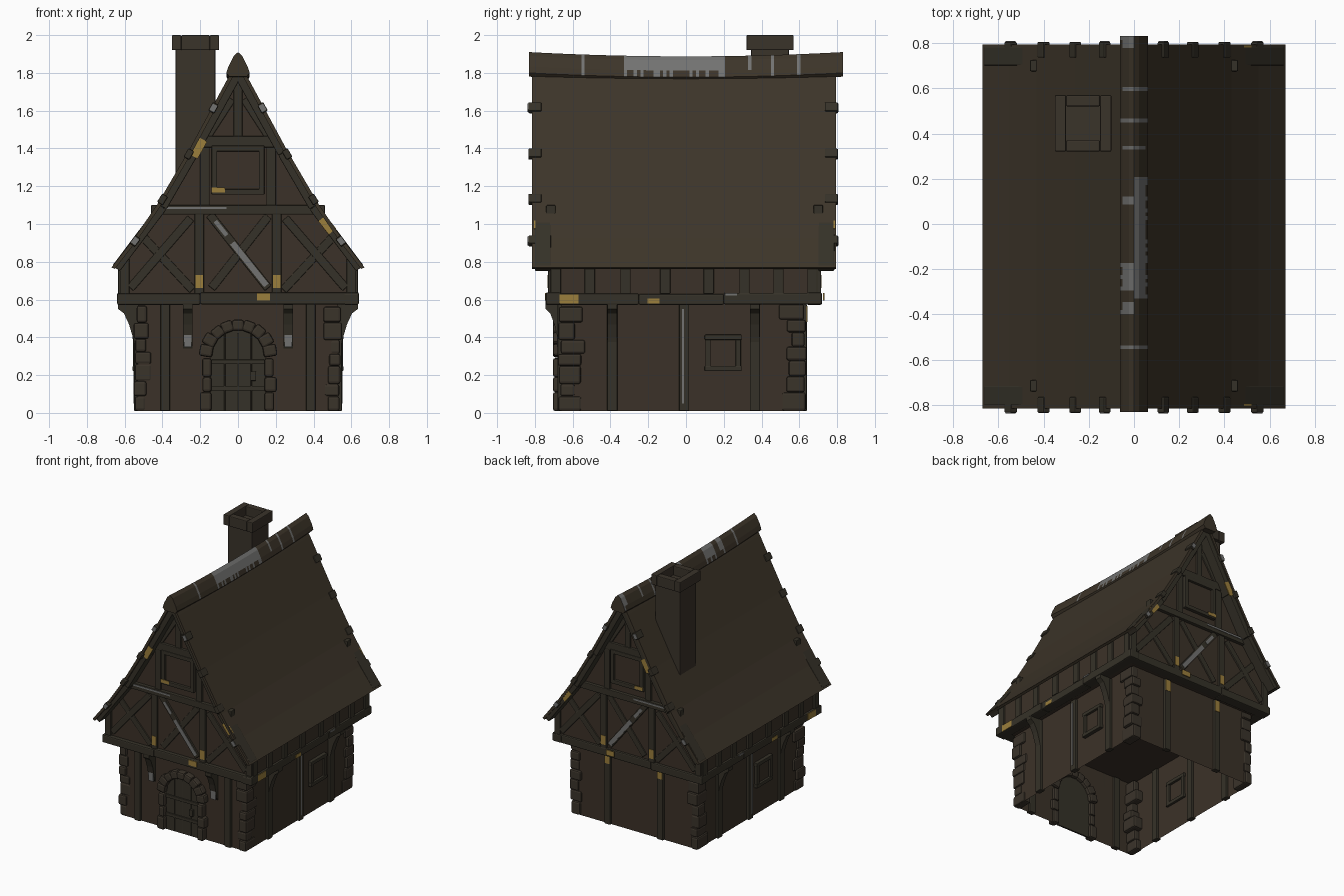
import bpy, bmesh, math, random
from mathutils import Vector as V, Matrix

if "Cube" in bpy.data.objects:
    bpy.data.objects.remove(bpy.data.objects["Cube"])
random.seed(4)

def mat(name, c):
    m = bpy.data.materials.new(name)
    m.diffuse_color = (*c, 1)
    m.use_nodes = True
    m.node_tree.nodes["Principled BSDF"].inputs["Base Color"].default_value = m.diffuse_color
    return m

WALL = mat("dark plaster", (0.044, 0.031, 0.021))
TIMBER = mat("dark timber", (0.036, 0.031, 0.021))
ROOF = mat("roof brown", (0.046, 0.035, 0.022))
STONE = mat("stone brown", (0.042, 0.033, 0.023))
GREY = mat("worn grey", (0.17, 0.17, 0.165))
GOLD = mat("worn gold", (0.33, 0.21, 0.045))

parts = {}   # name -> (bmesh, material, bevel width)
def part(name, m, bevel=0.0):
    parts[name] = (bmesh.new(), m, bevel)
    return name

def bar(name, p, q, w, d, n):
    """box from p to q, w wide, d deep along facing direction n"""
    p, q, n = V(p), V(q), V(n).normalized()
    u = (q - p).normalized()
    n = (n - u * n.dot(u)).normalized()
    v = n.cross(u)
    L = (q - p).length
    M = Matrix((u * L, v * w, n * d)).transposed().to_4x4()
    M.translation = (p + q) / 2
    bmesh.ops.create_cube(parts[name][0], size=1, matrix=M)

def box(name, x0, x1, y0, y1, z0, z1):
    bar(name, ((x0 + x1) / 2, (y0 + y1) / 2, z0), ((x0 + x1) / 2, (y0 + y1) / 2, z1), abs(x1 - x0), abs(y1 - y0), (0, 1, 0))

def prism(name, pts, vec):
    bm = parts[name][0]
    f = bm.faces.new([bm.verts.new(p) for p in pts])
    g = bmesh.ops.extrude_face_region(bm, geom=[f], use_keep_orig=True)
    bmesh.ops.translate(bm, vec=vec, verts=[e for e in g["geom"] if isinstance(e, bmesh.types.BMVert)])

part("lower_walls", WALL); part("upper_storey", WALL); part("roof", ROOF)
part("chimney", STONE, 0.006); part("corner_stones", STONE, 0.012); part("door_arch", STONE, 0.013)
part("gable_timbers", TIMBER, 0.005); part("side_timbers", TIMBER, 0.005); part("floor_beams", TIMBER, 0.008)
part("lower_posts", TIMBER, 0.005); part("brackets", TIMBER); part("purlin_ends", TIMBER, 0.006)
part("window_frames", TIMBER, 0.005); part("window_panes", WALL); part("door", TIMBER); part("door_fittings", TIMBER, 0.003)
part("grey_wear", GREY); part("gold_wear", GOLD)

# Lower storey: open sheet walls
LX, LF, LB = 0.53, -0.66, 0.62
bm = parts["lower_walls"][0]
c = [(-LX, LF), (LX, LF), (LX, LB), (-LX, LB)]
for (a, b), (e, f) in zip(c, c[1:] + c[:1]):
    bm.faces.new([bm.verts.new(p) for p in ((a, b, 0.01), (e, f, 0.01), (e, f, 0.6), (a, b, 0.6))])

# Upper storey with gables, and roof following one bent slope
UF, UB = -0.715, 0.70
half = [(0.62, 0.58), (0.62, 0.80), (0.42, 1.07), (0.25, 1.36)]
outline = half + [(0, 1.81)] + [(-x, z) for x, z in reversed(half)]
prism("upper_storey", [(x, UF, z) for x, z in outline], (0, UB - UF, 0))
slope = [(0.67, 0.77), (0.55, 0.925), (0.43, 1.10), (0.26, 1.39), (0.06, 1.76)]
top = slope + [(0, 1.86)] + [(-x, z) for x, z in reversed(slope)]
under = [(x - math.copysign(0.018, x) if x else 0, z - (0.008 if x else 0.03)) for x, z in top]
prism("roof", [(x, -0.815, z) for x, z in top + under[::-1]], (0, 1.608, 0))

# Sagging ridge with worn patches
rbm = bmesh.new()
prof = [(0.045, 1.78), (0.062, 1.80), (0.05, 1.835), (0.022, 1.89), (0, 1.91)]
prof = prof + [(-x, z) for x, z in reversed(prof[:-1])]
N, rings = 96, []
for i in range(N + 1):
    y = -0.83 + 1.66 * i / N
    dz = -0.025 * (1 - (y / 0.83) ** 2)
    rings.append([rbm.verts.new((x, y, z + dz * 0.9)) for x, z in prof])
both = [(.58, .61), (.45, .475), (.32, .345), (-.56, -.53), (.08, .12)]
right = [(-.32, .2)]
left = [(-.4, -.35), (-.3, -.17), (.78, .83)]
K = len(prof)
for i in range(N):
    y = -0.83 + 1.66 * (i + 0.5) / N
    for k in range(K):
        f = rbm.faces.new((rings[i][k], rings[i][(k + 1) % K], rings[i + 1][(k + 1) % K], rings[i + 1][k]))
        sx = f.calc_center_median().x
        low = k in (0, 7) or (k in (1, 6) and random.random() < 0.5)
        spans = both + (right if sx > 0 else left)
        f.material_index = int(k != 8 and any(a <= y <= b for a, b in spans) and not low)
rbm.faces.new(rings[0]); rbm.faces.new(rings[-1])

# Chimney with hollow cap
box("chimney", -0.33, -0.12, 0.345, 0.545, 1.15, 1.93)
for a in ((-0.35, -0.30, 0.32, 0.57), (-0.15, -0.10, 0.32, 0.57), (-0.30, -0.15, 0.32, 0.37), (-0.30, -0.15, 0.52, 0.57)):
    box("chimney", *a, 1.92, 2.0)

# Corner stones
for sx in (-1, 1):
    for y, sy in ((LF, 1), (LB, -1)):
        z = 0.01
        while z < 0.53:
            h = min(random.uniform(0.06, 0.10), 0.575 - z)
            ox, oy = random.uniform(0.005, 0.025), random.uniform(0.003, 0.02)
            box("corner_stones", sx * (LX + ox), sx * (LX - random.uniform(0.04, 0.08)),
                y - sy * oy, y + sy * random.uniform(0.06, 0.13), z, z + h)
            z += h

# Gable framing, the same on both ends
for s, Y in ((-1, UF), (1, UB)):
    def G(p, q, w=0.05, d=0.03, name="gable_timbers", off=0.0):
        bar(name, (p[0], Y + s * off, p[1]), (q[0], Y + s * off, q[1]), w, d, (0, s, 0))
    G((-0.46, 1.075), (0.46, 1.075), 0.05, 0.05)
    G((-0.20, 1.435), (0.20, 1.435), 0.06, 0.04)
    G((0, 1.46), (0, 1.76), 0.045)
    G((-0.14, 0.66), (0.16, 1.04), 0.045, 0.02)
    G((-0.15, 1.05), (0.16, 0.66), 0.045, 0.025)
    for sx in (-1, 1):
        G((sx * 0.205, 0.63), (sx * 0.205, 1.06))
        G((sx * 0.60, 0.63), (sx * 0.60, 0.82))
        G((sx * 0.175, 1.09), (sx * 0.175, 1.42))
        G((sx * 0.24, 0.65), (sx * 0.51, 0.94), 0.045, 0.02)
        G((sx * 0.25, 1.03), (sx * 0.57, 0.66), 0.045, 0.025)
        G((sx * 0.03, 1.66), (sx * 0.16, 1.46), 0.035, 0.02)
        # barge timbers under the roof edge, and purlin ends
        bp = [(0.645, 0.765), (0.40, 1.09), (0.235, 1.375), (0.0, 1.80)]
        for a, b in zip(bp, bp[1:]):
            G((sx * a[0], a[1]), (sx * b[0], b[1]), 0.05, 0.085, off=0.043)
        for x, z, t in ((0.545, 0.91, 53), (0.40, 1.13, 58), (0.26, 1.37, 60), (0.13, 1.615, 61)):
            dx, dz = 0.026 * math.cos(math.radians(t)), 0.026 * math.sin(math.radians(t))
            Yp = -0.80 if s < 0 else 0.77
            bar("purlin_ends", (sx * (x + dx), Yp, z - dz), (sx * (x - dx), Yp, z + dz), 0.035, 0.07, (0, s, 0))
            if z in (0.91, 1.615):
                bar("grey_wear", (sx * (x + dx * .7), Yp + s * .035, z - dz * .7), (sx * (x - dx * .7), Yp + s * .035, z + dz * .7), 0.028, 0.006, (0, s, 0))
    # gable window
    for a, b in (((-0.14, 1.17), (0.14, 1.17)), ((-0.14, 1.40), (0.14, 1.40)), ((-0.125, 1.16), (-0.125, 1.41)), ((0.125, 1.16), (0.125, 1.41))):
        G(a, b, 0.03, 0.05, "window_frames")
    G((0, 1.18), (0, 1.39), 0.22, 0.012, "window_panes")
    # worn paint patches on the gable
    G((-0.41, 1.085), (-0.06, 1.085), 0.012, 0.006, "grey_wear", 0.025)
    G((-0.12, 1.015), (-0.06, 0.94), 0.022, 0.005, "grey_wear", 0.013)
    G((-0.03, 0.90), (0.15, 0.675), 0.03, 0.005, "grey_wear", 0.013)
    G((-0.24, 1.36), (-0.19, 1.45), 0.06, 0.008, "gold_wear", 0.085)
    G((0.445, 1.03), (0.50, 0.96), 0.05, 0.008, "gold_wear", 0.085)
    G((-0.14, 1.18), (-0.07, 1.18), 0.025, 0.006, "gold_wear", 0.025)
    for x in (-0.205, 0.205):
        G((x, 0.66), (x, 0.73), 0.04, 0.005, "gold_wear", 0.015)
    G((0.10, 0.615), (0.17, 0.615), 0.04, 0.006, "gold_wear", 0.029)

# Beams round the upper floor
for y0, y1 in ((-0.745, -0.66), (0.64, 0.72)):
    box("floor_beams", -0.64, -0.20, y0, y1, 0.572, 0.632)
    box("floor_beams", -0.20, 0.64, y0 + 0.003, y1 - 0.003, 0.575, 0.638)
for s in (-1, 1):
    box("floor_beams", s * 0.56, s * 0.637, -0.745, -0.25, 0.572, 0.632)
    box("floor_beams", s * 0.56, s * 0.634, -0.25, 0.20, 0.572, 0.630)
    box("floor_beams", s * 0.56, s * 0.637, 0.20, 0.72, 0.575, 0.636)
    for y in (-0.69, -0.51, -0.32, -0.11, 0.12, 0.31, 0.49, 0.67):
        box("side_timbers", s * 0.60, s * 0.635, y - 0.027, y + 0.027, 0.63, 0.81)
    box("gold_wear", s * 0.632, s * 0.64, -0.67, -0.57, 0.578, 0.628)
    box("gold_wear", s * 0.629, s * 0.637, -0.205, -0.14, 0.578, 0.606)
    box("grey_wear", s * 0.632, s * 0.64, 0.21, 0.27, 0.622, 0.632)

# Lower posts and curved brackets
curve = [(0.105 * (1 - math.sin(a)), 0.35 + 0.2 * (1 - math.cos(a))) for a in [math.radians(t) for t in (90, 75, 60, 45, 30, 15, 0)]]
curve = [(0.11 - 0.095 * math.sin(math.radians(t)), 0.55 - 0.20 * (1 - math.cos(math.radians(90 - t)) if t == 90 else math.cos(math.radians(90 - t)) ) * (math.sin(math.radians(t)))) for t in (0, 20, 40, 60, 75)]
bp = [(0, 0.575), (0.11, 0.575)] + curve + [(0.0, 0.34)]
for s in (-1, 1):
    for y in (-0.39, -0.01, 0.365):
        box("lower_posts", s * 0.51, s * 0.55, y - 0.027, y + 0.027, 0.01, 0.575)
    for y in (-0.39, 0.365):
        prism("brackets", [(s * (LX + a * 0.95), y - 0.025, z) for a, z in bp], (0, 0.05, 0))
    box("grey_wear", s * 0.547, s * 0.553, -0.02, -0.01, 0.05, 0.55)
    box("lower_posts", s * 0.36, s * 0.41, -0.68, -0.64, 0.01, 0.575)
    box("lower_posts", s * 0.20, s * 0.25, 0.60, 0.64, 0.01, 0.575)
    box("gold_wear", s * 0.203, s * 0.247, 0.636, 0.643, 0.48, 0.565)
    prism("brackets", [(s * 0.265 - 0.025, LF - a * 0.75, z) for a, z in bp], (0.05, 0, 0))
    box("grey_wear", s * 0.245, s * 0.285, LF - 0.024, LF - 0.016, 0.35, 0.43)

# Lower side windows
for s, y in ((1, 0.197), (-1, -0.17)):
    X = s * 0.535
    for z in (0.235, 0.40):
        bar("window_frames", (X, y - 0.098, z), (X, y + 0.098, z), 0.028, 0.045, (s, 0, 0))
    for dy in (-0.08, 0.08):
        bar("window_frames", (X, y + dy, 0.23), (X, y + dy, 0.405), 0.028, 0.04, (s, 0, 0))
    bar("window_panes", (X, y, 0.24), (X, y, 0.39), 0.14, 0.01, (s, 0, 0))

# Arched door with bands and ring
R, zs = 0.145, 0.30
arch = [(R * math.cos(math.pi * i / 14), zs + R * math.sin(math.pi * i / 14)) for i in range(15)]
prism("door", [(x, LF - 0.012, z) for x, z in arch + [(-R, 0.01), (R, 0.01)]], (0, 0.012, 0))
for z in (0.13, 0.27):
    box("door_fittings", -0.14, 0.14, LF - 0.022, LF - 0.008, z - 0.012, z + 0.012)
for x in (-0.07, 0.0, 0.07):
    box("door_fittings", x - 0.003, x + 0.003, LF - 0.015, LF - 0.008, 0.01, 0.42)
box("door_fittings", 0.065, 0.095, LF - 0.03, LF - 0.008, 0.17, 0.22)

# Arch stones
for i in range(9):
    a = math.pi * (i + 0.5) / 9
    r0, r1 = 0.135, 0.200 + random.uniform(-0.008, 0.008)
    ca, sa = math.cos(a), math.sin(a)
    bar("door_arch", (r0 * ca, LF - 0.01, zs + r0 * sa), (r1 * ca, LF - 0.01, zs + r1 * sa), 0.064, 0.07, (0, -1, 0))
for s in (-1, 1):
    z = 0.01
    for h in (0.10, 0.08, 0.10):
        box("door_arch", s * 0.14, s * (0.195 + random.uniform(-0.01, 0.012)), LF - 0.045, LF + 0.02, z, z + h)
        z += h

# Turn every part into an object
def finish(name, bm, mats, bevel=0.0):
    bmesh.ops.recalc_face_normals(bm, faces=bm.faces)
    me = bpy.data.meshes.new(name)
    bm.to_mesh(me); bm.free()
    for m in mats:
        me.materials.append(m)
    ob = bpy.data.objects.new(name, me)
    bpy.context.collection.objects.link(ob)
    if bevel:
        b = ob.modifiers.new("soft edges", "BEVEL")
        b.width, b.segments = bevel, 2

for name, (bm, m, bev) in parts.items():
    finish(name, bm, [m], bev)
finish("ridge", rbm, [ROOF, GREY])
